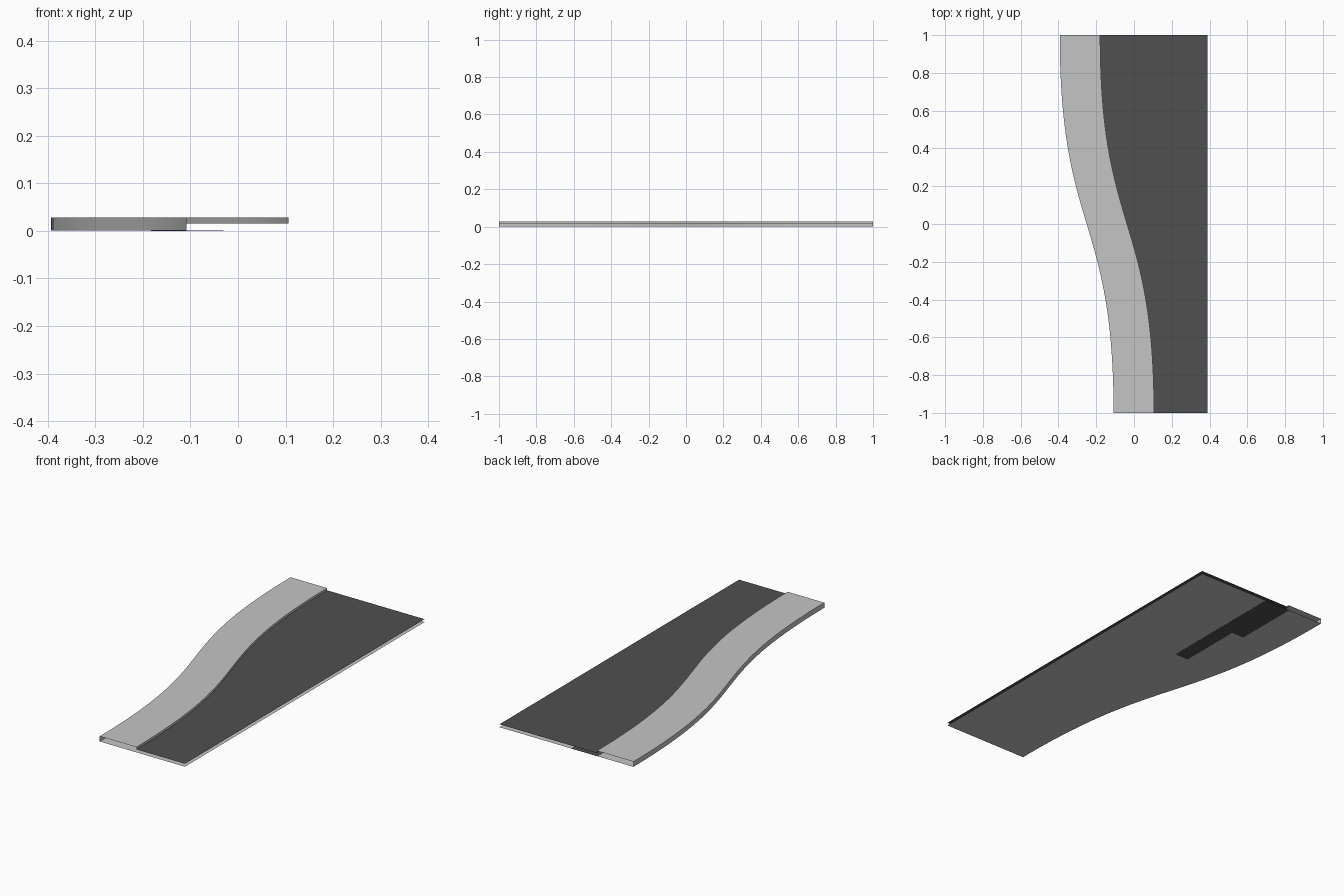
import bpy
from mathutils import Vector

if "Cube" in bpy.data.objects:
    bpy.data.objects.remove(bpy.data.objects["Cube"])

N = 48                      # curve steps
Z_BASE, Z_DARK, Z_TOP = 0.0005, 0.016, 0.028
X_RIGHT, STRIP = 0.39, 0.214


def material(name, v):
    m = bpy.data.materials.new(name)
    m.diffuse_color = (v, v, v, 1)
    m.use_nodes = True
    m.node_tree.nodes["Principled BSDF"].inputs["Base Color"].default_value = m.diffuse_color
    return m


light = material("light grey", 0.56)
dark = material("dark grey", 0.08)


def s_curve():
    """Wavy outer edge, from the front (y=-1) to the back (y=1)."""
    p = [Vector(q) for q in ((-0.108, -1), (-0.108, 0.05), (-0.393, -0.05), (-0.393, 1))]
    pts = []
    for i in range(N + 1):
        t = i / N
        u = 1 - t
        pts.append(p[0] * u**3 + p[1] * 3 * u * u * t + p[2] * 3 * u * t * t + p[3] * t**3)
    return pts


def ribbon(name, a, b, mat, smooth=False):
    """Open sheet between two matching rows of points."""
    n = len(a)
    faces = [(i, n + i, n + i + 1, i + 1) for i in range(n - 1)]
    me = bpy.data.meshes.new(name)
    me.from_pydata(a + b, [], faces)
    me.materials.append(mat)
    for f in me.polygons:
        f.use_smooth = smooth
    ob = bpy.data.objects.new(name, me)
    bpy.context.collection.objects.link(ob)
    return ob


edge = s_curve()


def outer(z):
    return [(p.x, p.y, z) for p in edge]


def inner(z):
    return [(p.x + STRIP, p.y, z) for p in edge]


def right(z):
    return [(X_RIGHT, p.y, z) for p in edge]


# raised light strip with its two curved walls
ribbon("raised_strip", outer(Z_TOP), inner(Z_TOP), light)
ribbon("outer_wall", outer(Z_BASE), outer(Z_TOP), light, True)
ribbon("inner_riser", inner(Z_TOP), inner(Z_DARK), light, True)
# lower dark surface
ribbon("dark_surface", inner(Z_DARK), right(Z_DARK), dark)
# underside sheet, facing down
ribbon("base_sheet", right(Z_BASE), outer(Z_BASE), light)

# stepped dark patch in the underside near the back
for i, (x0, x1, y0) in enumerate(((-0.11, -0.03, 0.29), (-0.183, -0.11, 0.64))):
    bpy.ops.mesh.primitive_cube_add(size=1, location=((x0 + x1) / 2, (y0 + 1) / 2, 0.0005))
    ob = bpy.context.object
    ob.name = f"underside_patch_{i + 1}"
    ob.scale = (x1 - x0, 1 - y0, 0.001)
    ob.data.materials.append(dark)
